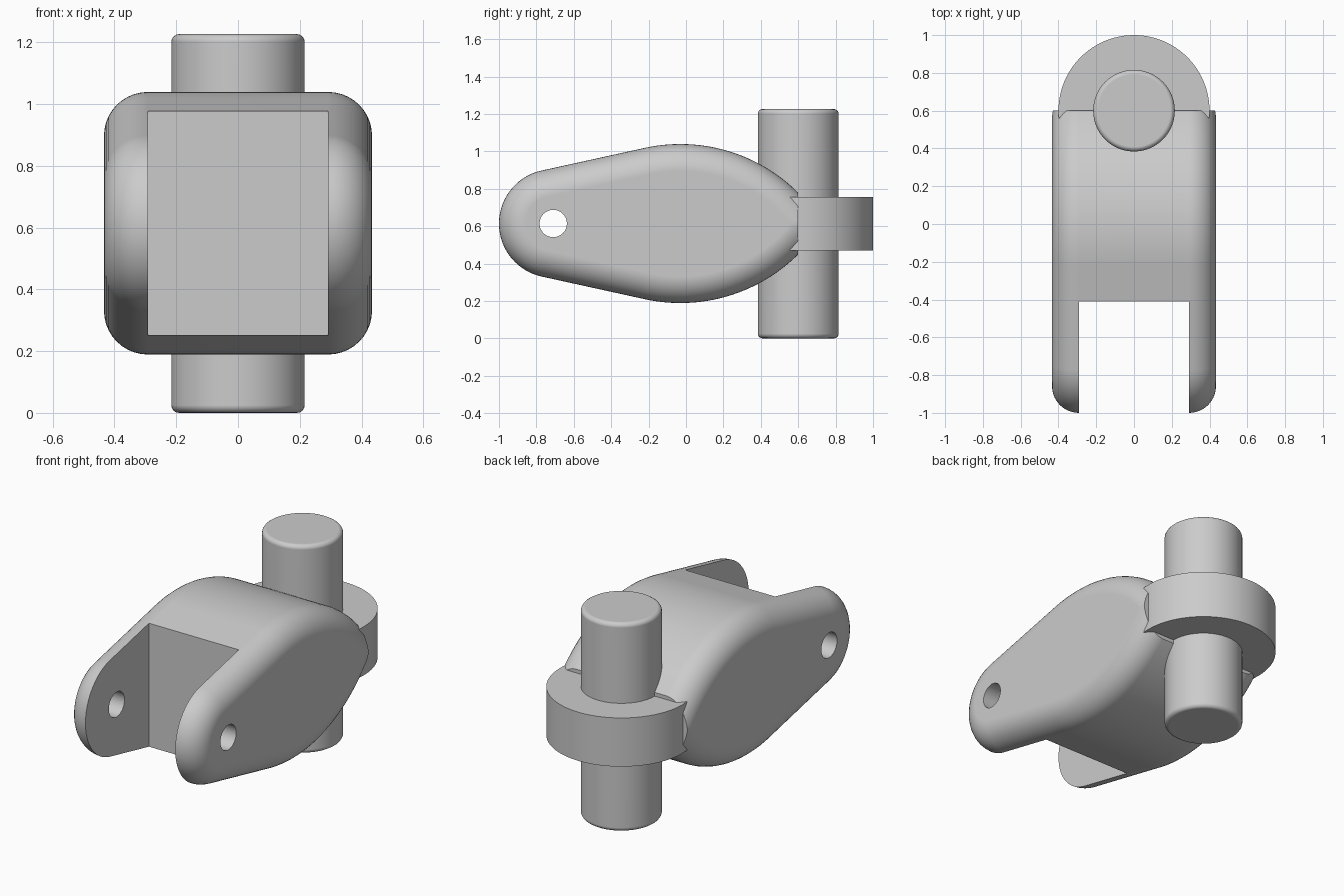
import bpy, bmesh
from math import sin, cos, acos, asin, atan2, hypot, pi

cube = bpy.data.objects.get("Cube")
if cube:
    bpy.data.objects.remove(cube)

MID = 0.614          # height of the symmetry plane
HALF, FILLET = 0.434, 0.142
PIN_Y = 0.6

steel = bpy.data.materials.new("plain grey metal")
GREY = (0.6, 0.6, 0.6, 1)
steel.diffuse_color = GREY
steel.use_nodes = True
steel.node_tree.nodes["Principled BSDF"].inputs["Base Color"].default_value = GREY


def make_object(name, bm):
    bmesh.ops.recalc_face_normals(bm, faces=bm.faces[:])
    mesh = bpy.data.meshes.new(name)
    bm.to_mesh(mesh)
    bm.free()
    obj = bpy.data.objects.new(name, mesh)
    bpy.context.collection.objects.link(obj)
    mesh.materials.append(steel)
    return obj


def activate(obj):
    bpy.ops.object.select_all(action='DESELECT')
    obj.select_set(True)
    bpy.context.view_layer.objects.active = obj


def smooth(obj):
    activate(obj)
    bpy.ops.object.shade_smooth_by_angle(angle=0.5)
    mod = obj.modifiers.new("Weighted normals", 'WEIGHTED_NORMAL')
    mod.keep_sharp = True


def cylinder(name, radius, depth, location, rotation=(0, 0, 0), bevel=0, sides=96):
    bpy.ops.mesh.primitive_cylinder_add(vertices=sides, radius=radius, depth=depth,
                                        location=location, rotation=rotation)
    obj = bpy.context.object
    obj.name = name
    obj.data.materials.append(steel)
    if bevel:
        mod = obj.modifiers.new("Rounded rims", 'BEVEL')
        mod.width, mod.segments = bevel, 4
        bpy.ops.object.modifier_apply(modifier=mod.name)
    return obj


def cut(obj, cutter):
    cutter.hide_render = True
    activate(obj)
    mod = obj.modifiers.new("Cut", 'BOOLEAN')
    mod.operation, mod.solver, mod.object = 'DIFFERENCE', 'EXACT', cutter
    bpy.ops.object.modifier_apply(modifier=mod.name)
    bpy.data.objects.remove(cutter)


def outline(inset):
    """Side outline: a broad arc, a straight flank and a round nose, mirrored."""
    big, nose = 0.893, 0.29
    by, bz, ny = -0.03, MID + 0.425 - big, -0.71
    dy, dz = by - ny, MID - bz
    tangent = asin((big - nose) / hypot(dy, dz)) - atan2(dz, dy)
    big, nose = big - inset, nose - inset
    tip = acos(dz / big)
    half = []
    for i in range(49):
        a = tip + (-tangent - tip) * i / 48
        half.append((by + big * sin(a), bz + big * cos(a)))
    for i in range(25):
        a = -tangent + (tangent - pi / 2) * i / 24
        half.append((ny + nose * sin(a), MID + nose * cos(a)))
    return half + [(y, 2 * MID - z) for y, z in half[-2:0:-1]]


# Body: outline swept across x with quarter-round side edges
bm = bmesh.new()
steps = 10
angles = [pi / 2 * i / steps for i in range(steps + 1)]
layers = [(HALF - FILLET * (1 - sin(a)), FILLET * (1 - cos(a))) for a in angles]
layers = [(-x, t) for x, t in reversed(layers)] + layers
rings = [[bm.verts.new((x, y, z)) for y, z in outline(t)] for x, t in layers]
for r0, r1 in zip(rings, rings[1:]):
    for i in range(len(r0)):
        j = (i + 1) % len(r0)
        bm.faces.new((r0[i], r0[j], r1[j], r1[i]))
bm.faces.new(rings[0])
bm.faces.new(rings[-1])

# Flat back of the body
geom = bm.verts[:] + bm.edges[:] + bm.faces[:]
bmesh.ops.bisect_plane(bm, geom=geom, plane_co=(0, PIN_Y, 0),
                       plane_no=(0, 1, 0), clear_outer=True)
bmesh.ops.holes_fill(bm, edges=[e for e in bm.edges if e.is_boundary], sides=0)
body = make_object("body", bm)

# Fork slot and cross hole
bpy.ops.mesh.primitive_cube_add(size=1, location=(0, -0.91, MID))
slot = bpy.context.object
slot.name = "slot_cutter"
slot.scale = (0.584, 1, 2)
bpy.context.view_layer.update()
cut(body, slot)
cut(body, cylinder("hole_cutter", 0.073, 2, (0, -0.71, MID), (0, pi / 2, 0), sides=48))
smooth(body)

# Hinge collar and upright pin
smooth(cylinder("collar", 0.4, 0.286, (0, PIN_Y, MID)))
smooth(cylinder("pin", 0.216, 1.226, (0, PIN_Y, 0.613), bevel=0.025))
